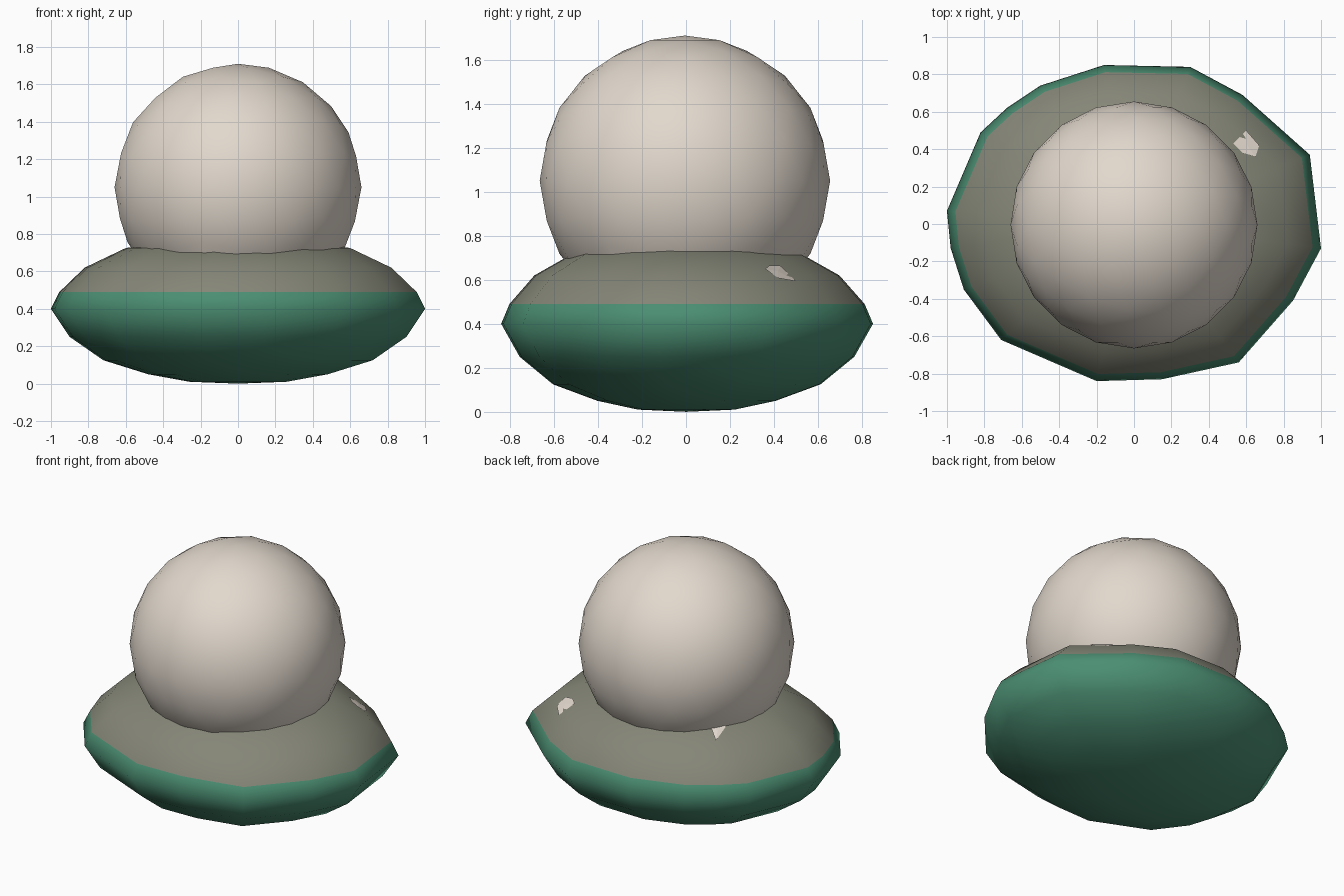
import bpy, bmesh
from mathutils import Vector
from mathutils.bvhtree import BVHTree

if "Cube" in bpy.data.objects:
    bpy.data.objects.remove(bpy.data.objects["Cube"], do_unlink=True)


def make_material(name, rgb):
    mat = bpy.data.materials.new(name)
    mat.use_nodes = True
    mat.diffuse_color = (*rgb, 1)
    bsdf = mat.node_tree.nodes["Principled BSDF"]
    bsdf.inputs["Base Color"].default_value = (*rgb, 1)
    bsdf.inputs["Roughness"].default_value = 0.8
    return mat


cream = make_material("cream", (0.76, 0.69, 0.61))
green = make_material("dark green", (0.07, 0.27, 0.17))
olive = make_material("olive grey", (0.235, 0.24, 0.185))


def add_object(name, bm, mats, smooth=True):
    bmesh.ops.recalc_face_normals(bm, faces=bm.faces)
    for face in bm.faces:
        face.smooth = smooth
    mesh = bpy.data.meshes.new(name)
    bm.to_mesh(mesh)
    for mat in mats:
        mesh.materials.append(mat)
    obj = bpy.data.objects.new(name, mesh)
    bpy.context.scene.collection.objects.link(obj)
    return obj


# Flattened base: an uneven outline scaled through rings
OUTLINE = [(1, -.13), (.94, .37), (.58, .69), (.3, .84), (-.16, .85),
           (-.5, .74), (-.68, .62), (-.82, .49), (-1, .07), (-.98, -.13),
           (-.91, -.35), (-.71, -.62), (-.2, -.84), (.15, -.83),
           (.56, -.74), (.85, -.41)]
SEAM = 0.49
RINGS = [(.26, .01), (.48, .05), (.72, .125), (.9, .25), (1, .4),
         (.955, SEAM), (.82, .62), (.6, .725), (.3, .77)]

bm = bmesh.new()
loops = [[bm.verts.new((x * s, y * s, z)) for x, y in OUTLINE] for s, z in RINGS]
count = len(OUTLINE)
for low, high in zip(loops, loops[1:]):
    for i in range(count):
        j = (i + 1) % count
        bm.faces.new((low[i], low[j], high[j], high[i]))
for loop, z in ((loops[0], 0), (loops[-1], .78)):
    pole = bm.verts.new((0, 0, z))
    for i in range(count):
        bm.faces.new((loop[i], loop[(i + 1) % count], pole))
# Upper part olive, lower part green
for face in bm.faces:
    face.material_index = int(face.calc_center_median().z > SEAM)
base = add_object("base", bm, (green, olive))
surface = BVHTree.FromBMesh(bm)
bm.free()

# Ball, cut open where it sits inside the base
bm = bmesh.new()
bmesh.ops.create_icosphere(bm, subdivisions=3, radius=.66)
bmesh.ops.translate(bm, verts=bm.verts, vec=(0, -.005, 1.05))
bmesh.ops.bisect_plane(bm, geom=bm.verts[:] + bm.edges[:] + bm.faces[:],
                       plane_co=(0, 0, .62), plane_no=(0, 0, -1), clear_outer=True)
add_object("ball", bm, (cream,))
bm.free()


# Small cream patches lying on the base
def add_patch(name, points):
    patch = bmesh.new()
    verts = []
    for x, y in points:
        hit, normal, _, _ = surface.ray_cast(Vector((x, y, 2)), Vector((0, 0, -1)))
        verts.append(patch.verts.new(hit + Vector((0, 0, .009))))
    middle = patch.verts.new(sum((v.co for v in verts), Vector()) / len(verts)
                             + Vector((0, 0, .004)))
    for a, b in zip(verts, verts[1:] + verts[:1]):
        patch.faces.new((a, b, middle))
    add_object(name, patch, (cream,), smooth=False)
    patch.free()


add_patch("side_patch", [(.53, .43), (.58, .38), (.65, .36), (.67, .42), (.6, .5)])
add_patch("back_patch", [(-.43, .35), (-.51, .41), (-.5, .28)])
